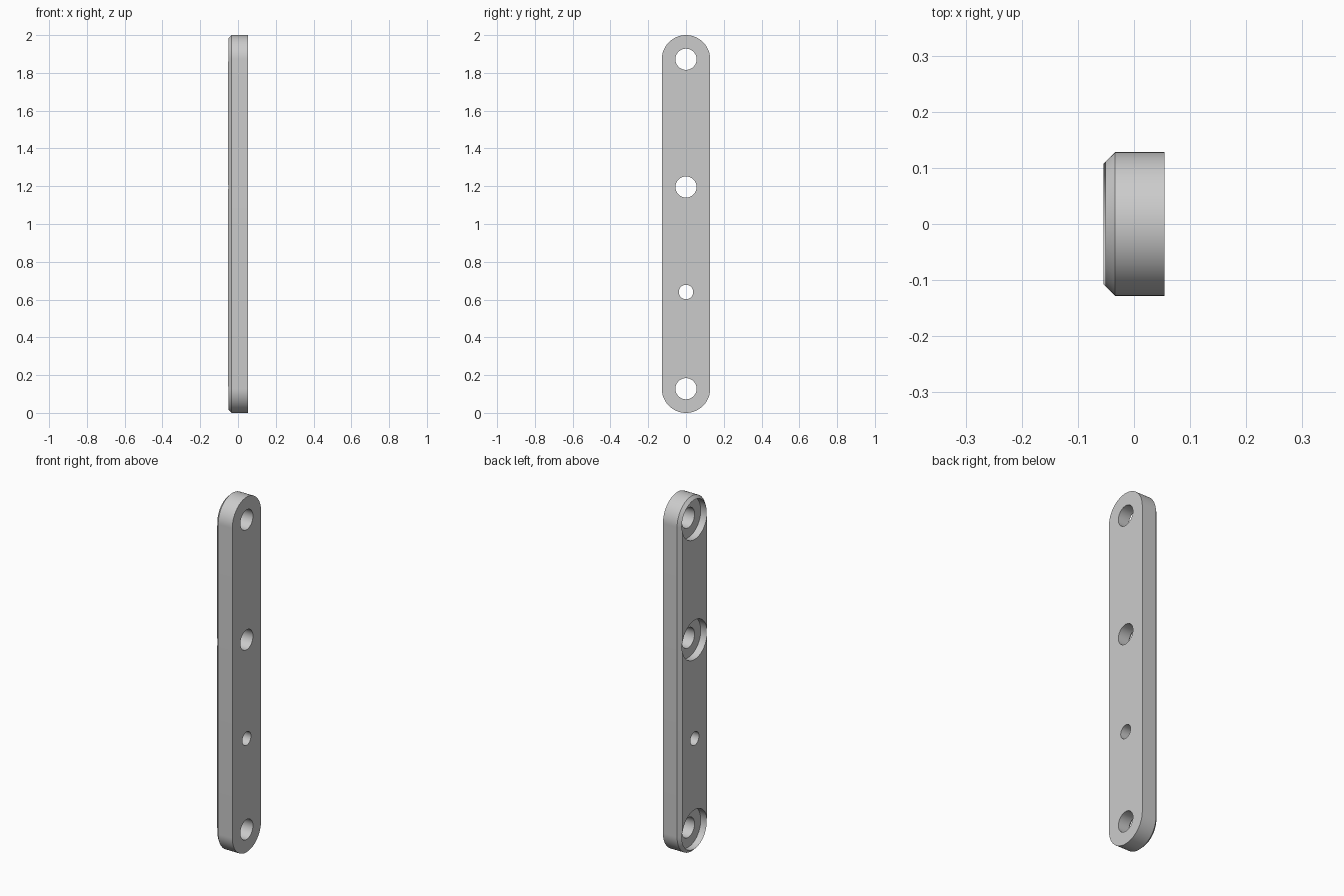
import bpy
import bmesh
from math import sin, cos, pi, radians
from mathutils import Matrix

cube = bpy.data.objects.get("Cube")
if cube:
    bpy.data.objects.remove(cube, do_unlink=True)

HALF_W = 0.128      # half width, also radius of the rounded ends
HALF_T = 0.054      # half thickness
CHAMFER = 0.02
LOW, HIGH = HALF_W, 2 - HALF_W
MIDDLE, SMALL = 1.196, 0.64
ARC = 40

metal = bpy.data.materials.new("plain grey")
metal.use_nodes = True
grey = (0.6, 0.6, 0.6, 1)
metal.diffuse_color = grey
metal.node_tree.nodes["Principled BSDF"].inputs["Base Color"].default_value = grey


def make_object(name, bm):
    bmesh.ops.recalc_face_normals(bm, faces=bm.faces)
    mesh = bpy.data.meshes.new(name)
    bm.to_mesh(mesh)
    bm.free()
    mesh.materials.append(metal)
    obj = bpy.data.objects.new(name, mesh)
    bpy.context.collection.objects.link(obj)
    return obj


def slot_ring(bm, x, r):
    """Rounded-end outline of radius r in the plane at x."""
    ring = []
    for centre, start in ((HIGH, 0), (LOW, pi)):
        for i in range(ARC + 1):
            a = start + pi * i / ARC
            ring.append(bm.verts.new((x, r * cos(a), centre + r * sin(a))))
    return ring


def cutter(name, z, r, x0, x1):
    bm = bmesh.new()
    place = Matrix.Translation(((x0 + x1) / 2, 0, z)) @ Matrix.Rotation(pi / 2, 4, 'Y')
    bmesh.ops.create_cone(bm, cap_ends=True, segments=64, radius1=r, radius2=r,
                          depth=x1 - x0, matrix=place)
    obj = make_object(name, bm)
    obj.hide_render = True
    return obj


# Bar with rounded ends and one chamfered side
bm = bmesh.new()
rings = [slot_ring(bm, HALF_T, HALF_W),
         slot_ring(bm, -HALF_T + CHAMFER, HALF_W),
         slot_ring(bm, -HALF_T, HALF_W - CHAMFER)]
for a, b in zip(rings, rings[1:]):
    for i in range(len(a)):
        j = (i + 1) % len(a)
        bm.faces.new((a[i], a[j], b[j], b[i]))
bm.faces.new(rings[0])
bm.faces.new(rings[-1])
bar = make_object("mounting_bar", bm)

# Through holes, and wide shallow recesses around the large ones
cutters = [cutter("small_hole_cutter", SMALL, 0.038, -0.2, 0.2)]
for z in (LOW, MIDDLE, HIGH):
    cutters.append(cutter("recess_cutter", z, 0.111, -0.2, -HALF_T + 0.04))
    cutters.append(cutter("hole_cutter", z, 0.056, -0.2, 0.2))

bpy.ops.object.select_all(action='DESELECT')
bpy.context.view_layer.objects.active = bar
bar.select_set(True)
for c in cutters:
    mod = bar.modifiers.new("cut", 'BOOLEAN')
    mod.operation = 'DIFFERENCE'
    mod.solver = 'EXACT'
    mod.object = c
    bpy.ops.object.modifier_apply(modifier=mod.name)
    bpy.data.objects.remove(c, do_unlink=True)

bpy.ops.object.shade_smooth_by_angle(angle=radians(30))
